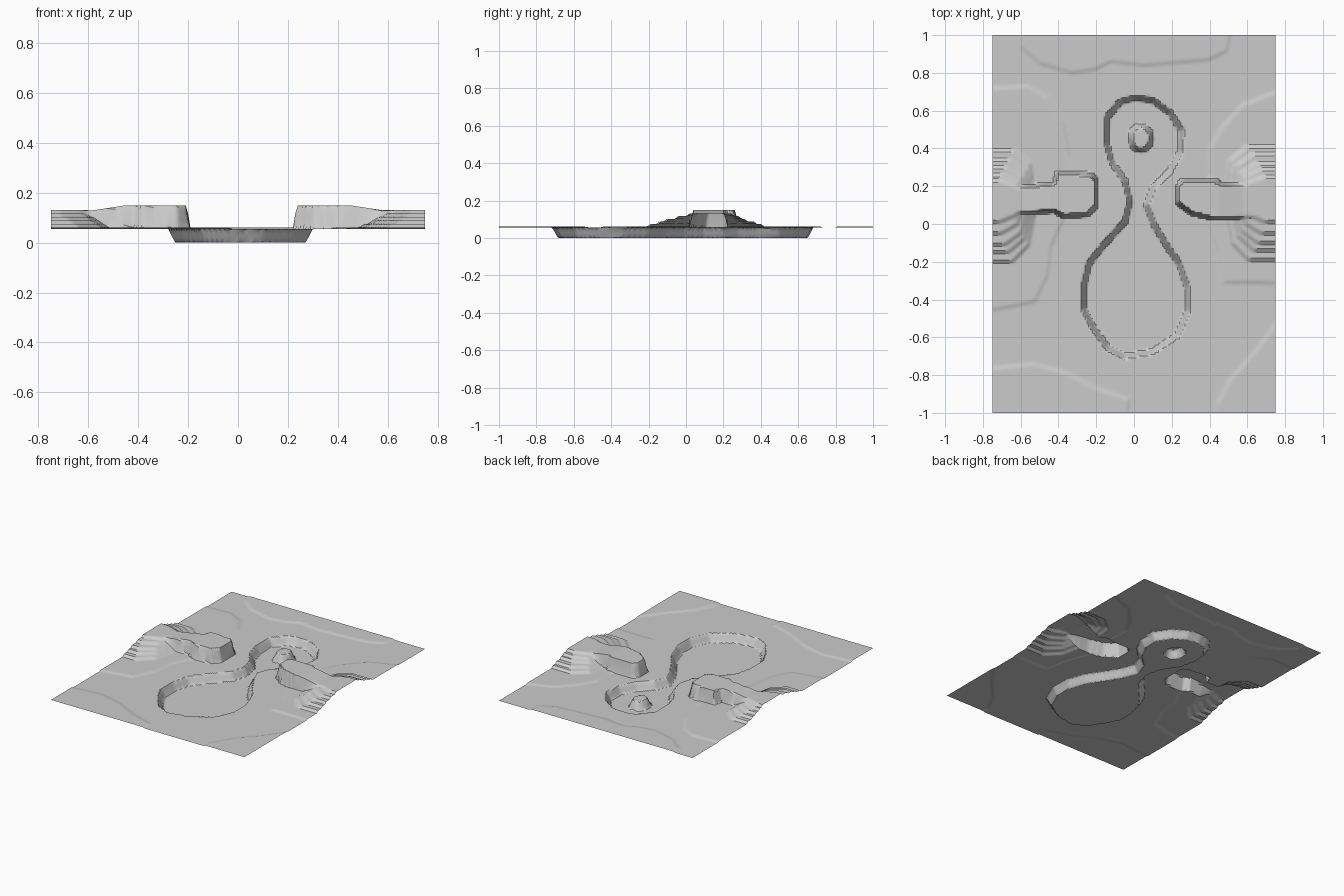
import bpy
import math

if "Cube" in bpy.data.objects:
    bpy.data.objects.remove(bpy.data.objects["Cube"])

NX, NY = 150, 200          # grid cells across the 1.5 x 2.0 sheet
PLAIN = 0.055


class Area:
    """Closed outline; ramp() rises 0 -> 1 from the edge inwards over `width`."""

    def __init__(self, pts, width):
        self.segs = list(zip(pts, pts[1:] + pts[:1]))
        xs, ys = zip(*pts)
        self.box = min(xs), max(xs), min(ys), max(ys)
        self.width = width

    def ramp(self, x, y):
        x0, x1, y0, y1 = self.box
        if x < x0 or x > x1 or y < y0 or y > y1:
            return 0.0
        inside, best = False, 9.0
        for (ax, ay), (bx, by) in self.segs:
            if (ay > y) != (by > y) and x < ax + (y - ay) * (bx - ax) / (by - ay):
                inside = not inside
            dx, dy = bx - ax, by - ay
            t = max(0.0, min(1.0, ((x - ax) * dx + (y - ay) * dy) / (dx * dx + dy * dy)))
            best = min(best, (x - ax - t * dx) ** 2 + (y - ay - t * dy) ** 2)
        return min(1.0, math.sqrt(best) / self.width) if inside else 0.0


# low steps in the plain: side aprons, north bank, south banks
steps = [
    Area([(-.9, -.48), (-.72, -.46), (-.52, -.42), (-.45, -.28), (-.43, -.12), (-.36, .03),
          (-.24, .2), (-.33, .36), (-.37, .55), (-.45, .68), (-.56, .74), (-.9, .72)], .02),
    Area([(.9, -.33), (.65, -.32), (.47, -.32), (.44, -.15), (.37, .03), (.3, .15),
          (.4, .26), (.39, .4), (.46, .52), (.57, .64), (.75, .71), (.9, .72)], .02),
    Area([(-.63, 1.1), (-.61, .93), (-.5, .84), (-.33, .79), (-.2, .81), (-.12, .85), (.05, .83),
          (.4, .86), (.5, .91), (.54, 1.1)], .02),
    Area([(-.9, -.77), (-.72, -.75), (-.53, -.73), (-.35, -.78), (-.2, -.86), (-.02, -.92),
          (-.02, -1.1), (-.9, -1.1)], .02),
    Area([(.43, -1.1), (.43, -.95), (.5, -.82), (.65, -.65), (.75, -.51), (.9, -.45), (.9, -1.1)], .02),
]


# stacked hill terraces on each side (s = side, x reach, y low, y high)
def terrace(s, reach, lo, hi):
    mid = (lo + hi) / 2
    return Area([(s * .9, lo), (s * (reach + .13), lo), (s * (reach + .04), lo * .7 + mid * .3),
                 (s * reach, mid), (s * (reach + .03), hi * .75 + mid * .25),
                 (s * (reach + .12), hi), (s * .9, hi)], .02)


hills = [terrace(-1, *a) for a in ((.51, -.21, .4), (.53, -.16, .35), (.55, -.12, .31),
                                   (.57, -.06, .27), (.58, .0, .24))]
hills += [terrace(1, *a) for a in ((.47, -.2, .42), (.5, -.15, .38), (.52, -.11, .33),
                                   (.54, -.06, .3), (.56, .0, .26))]

# rock abutments with a ridge running back into each hill
rocks = [
    Area([(-.64, .05), (-.42, .06), (-.38, .035), (-.24, .04), (-.195, .09), (-.19, .23), (-.22, .27),
          (-.41, .28), (-.43, .22), (-.64, .2)], .015),
    Area([(.64, .03), (.42, .02), (.3, .05), (.22, .11), (.22, .2), (.25, .235),
          (.44, .235), (.46, .22), (.64, .21)], .015),
]

# figure-eight basin and its little island
basin = Area([(0, .68), (.1, .67), (.2, .6), (.265, .5), (.26, .38), (.2, .27), (.115, .19), (.08, .1),
              (.12, 0), (.18, -.1), (.25, -.2), (.295, -.33), (.3, -.46), (.24, -.6), (.1, -.69),
              (-.05, -.715), (-.15, -.665), (-.23, -.55), (-.28, -.45), (-.28, -.33), (-.25, -.2),
              (-.16, -.09), (-.06, .02), (-.035, .12), (-.06, .22), (-.13, .32), (-.16, .43),
              (-.155, .57), (-.08, .66)], .028)
island = Area([(.037 + .067 * math.cos(i * math.pi / 6), .455 + .078 * math.sin(i * math.pi / 6))
               for i in range(12)], .022)


def height(x, y):
    z = PLAIN + .006 * sum(a.ramp(x, y) for a in steps)
    z += .014 * sum(a.ramp(x, y) for a in hills)
    top = .15 - .02 * max(0.0, min(1.0, (abs(x) - .45) / .13))
    for a in rocks:
        z += max(0.0, top - z) * a.ramp(x, y)
    z *= 1 - basin.ramp(x, y)
    return max(z, PLAIN * island.ramp(x, y))


# open terrain sheet
verts = []
for j in range(NY + 1):
    for i in range(NX + 1):
        x, y = -.75 + 1.5 * i / NX, -1 + 2 * j / NY
        verts.append((x, y, height(x, y)))
w = NX + 1
faces = [(j * w + i, j * w + i + 1, (j + 1) * w + i + 1, (j + 1) * w + i)
         for j in range(NY) for i in range(NX)]
mesh = bpy.data.meshes.new("terrain")
mesh.from_pydata(verts, [], faces)
terrain = bpy.data.objects.new("terrain", mesh)
bpy.context.collection.objects.link(terrain)
bpy.context.view_layer.objects.active = terrain
terrain.select_set(True)
bpy.ops.object.shade_smooth_by_angle(angle=math.radians(30))
